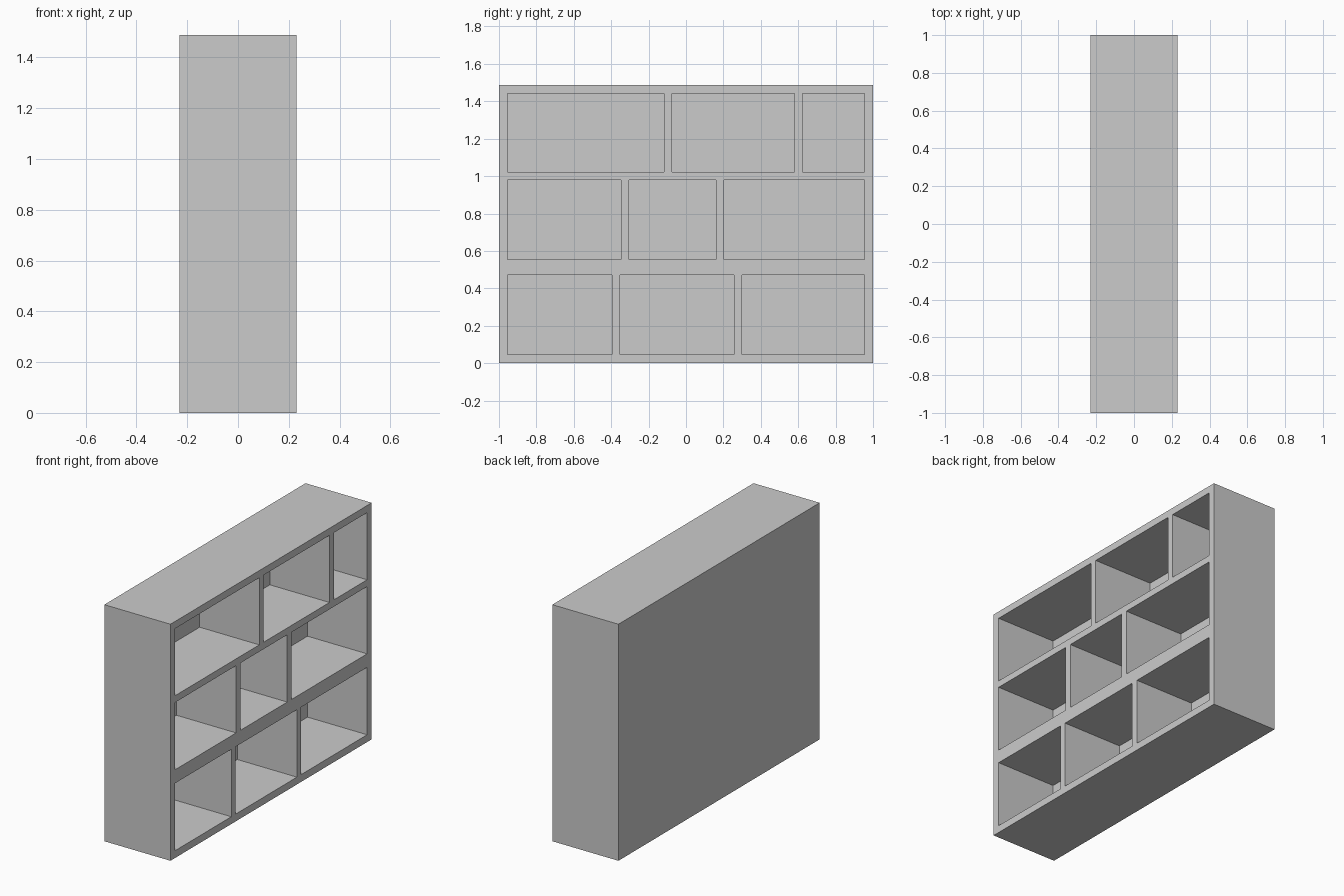
import bpy, bmesh
from mathutils import Matrix, Vector

if "Cube" in bpy.data.objects:
    bpy.data.objects.remove(bpy.data.objects["Cube"])

DEPTH, WIDTH, HEIGHT = 0.46, 2.0, 1.488
BOARD = 0.045                                 # board and back panel thickness
FRONT, BACK = DEPTH / 2, -DEPTH / 2
EDGE = WIDTH / 2 - BOARD

# Each row: floor height, ceiling height, left-edge positions of its dividers
ROWS = [
    (0.046, 0.470, (-0.395, 0.257)),
    (0.555, 0.978, (-0.347, 0.161)),
    (1.021, 1.443, (-0.117, 0.581)),
]


def add_box(bm, lo, hi):
    lo, hi = Vector(lo), Vector(hi)
    matrix = Matrix.Translation((lo + hi) / 2) @ Matrix.Diagonal((*(hi - lo), 1))
    bmesh.ops.create_cube(bm, size=1, matrix=matrix)


def finish(bm, name):
    mesh = bpy.data.meshes.new(name)
    bm.to_mesh(mesh)
    bm.free()
    obj = bpy.data.objects.new(name, mesh)
    bpy.context.collection.objects.link(obj)
    return obj


# Solid bookcase body
bm = bmesh.new()
add_box(bm, (BACK, -WIDTH / 2, 0), (FRONT, WIDTH / 2, HEIGHT))
bookcase = finish(bm, "bookcase")

# Open compartments, three per row, reaching back to the rear panel
bm = bmesh.new()
for z0, z1, dividers in ROWS:
    starts = [-EDGE] + [d + BOARD - 0.002 for d in dividers]
    ends = list(dividers) + [EDGE]
    for y0, y1 in zip(starts, ends):
        add_box(bm, (BACK + BOARD, y0, z0), (FRONT + 0.1, y1, z1))
cutter = finish(bm, "compartment_cutter")
cutter.hide_render = True

# Carve the compartments out of the body
mod = bookcase.modifiers.new("compartments", 'BOOLEAN')
mod.operation = 'DIFFERENCE'
mod.solver = 'EXACT'
mod.object = cutter
bpy.context.view_layer.objects.active = bookcase
bpy.ops.object.modifier_apply(modifier=mod.name)
bpy.data.objects.remove(cutter)
